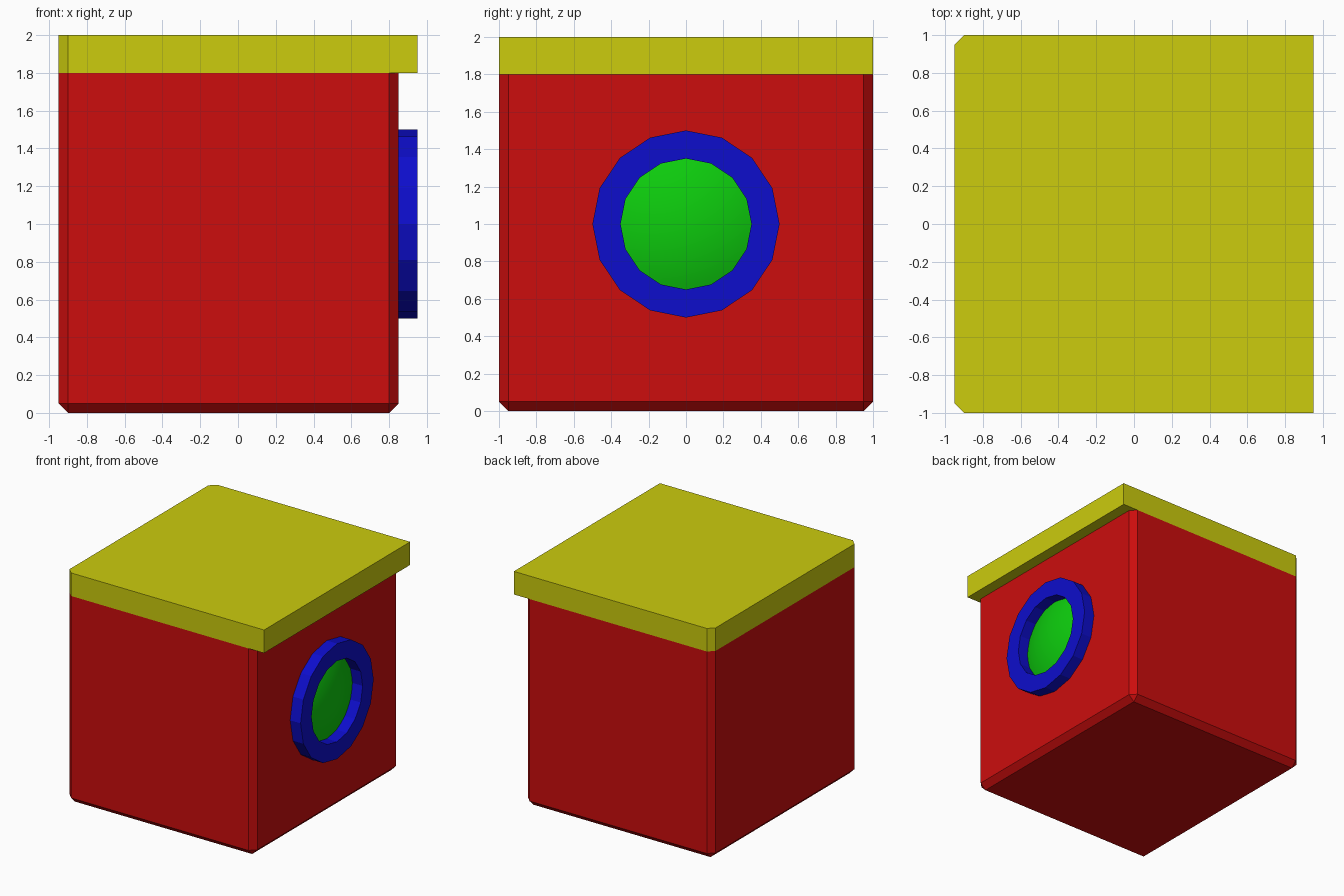
import bpy, bmesh, math
from mathutils import Vector

if "Cube" in bpy.data.objects:
    bpy.data.objects.remove(bpy.data.objects["Cube"], do_unlink=True)

WALL = 0.85            # x of the wall that carries the porthole
CENTRE = Vector((0, 0, 1))


def material(name, rgb):
    mat = bpy.data.materials.new(name)
    mat.use_nodes = True
    colour = (*rgb, 1)
    mat.diffuse_color = colour
    mat.node_tree.nodes["Principled BSDF"].inputs["Base Color"].default_value = colour
    return mat


HI, LO = 0.604, 0.004
red = material("red", (HI, LO, LO))
yellow = material("yellow", (HI, HI, LO))
blue = material("blue", (LO, LO, HI))
green = material("green", (LO, HI, LO))


def finish(bm, name, mat, smooth=False):
    bmesh.ops.recalc_face_normals(bm, faces=bm.faces)
    for face in bm.faces:
        face.smooth = smooth
    mesh = bpy.data.meshes.new(name)
    bm.to_mesh(mesh)
    bm.free()
    mesh.materials.append(mat)
    obj = bpy.data.objects.new(name, mesh)
    bpy.context.collection.objects.link(obj)
    return obj


def chamfered_box(name, low, high, mat, rule):
    """Box between two corners, chamfering the edges whose midpoint fits the rule."""
    bm = bmesh.new()
    bmesh.ops.create_cube(bm, size=1)
    low, high = Vector(low), Vector(high)
    for v in bm.verts:
        v.co = (low + high) / 2 + v.co * (high - low)
    edges = [e for e in bm.edges if rule((e.verts[0].co + e.verts[1].co) / 2)]
    bmesh.ops.bevel(bm, geom=edges, offset=0.05, offset_type='OFFSET',
                    segments=1, affect='EDGES', profile=0.5)
    return finish(bm, name, mat)


def lathe(name, profile, steps, mat, closed=False, smooth=False):
    """Turn (x, radius) points about the porthole axis."""
    bm = bmesh.new()
    verts = [bm.verts.new((x, r, CENTRE.z)) for x, r in profile]
    pairs = list(zip(verts, verts[1:]))
    if closed:
        pairs.append((verts[-1], verts[0]))
    edges = [bm.edges.new(p) for p in pairs]
    bmesh.ops.spin(bm, geom=verts + edges, cent=CENTRE, axis=(1, 0, 0),
                   angle=math.tau, steps=steps, use_merge=True)
    bmesh.ops.remove_doubles(bm, verts=bm.verts, dist=1e-5)
    return finish(bm, name, mat, smooth)


# Body: every edge chamfered except those under the lid
chamfered_box("body", (-0.95, -1, 0), (WALL, 1, 1.8), red,
              lambda m: m.z < 1.7)

# Lid: only the two upright edges at the -x side chamfered
chamfered_box("lid", (-0.95, -1, 1.8), (0.95, 1, 2), yellow,
              lambda m: m.x < -0.9 and abs(m.y) > 0.9 and 1.85 < m.z < 1.95)

# Porthole ring
lathe("porthole_ring", [(WALL, 0.35), (0.95, 0.35), (0.95, 0.5), (WALL, 0.5)],
      16, blue, closed=True)

# Shallow glass dome inside the ring, its rim tucked into the ring
RADIUS, RISE, RINGS = 0.93, 0.07, 8
rim = math.asin(0.36 / RADIUS)
dome = [(WALL + RISE - RADIUS * (1 - math.cos(rim * i / RINGS)),
         RADIUS * math.sin(rim * i / RINGS)) for i in range(RINGS + 1)]
glass = lathe("porthole_glass", dome, 32, green, smooth=True)
if glass.data.polygons[0].normal.x < 0:
    glass.data.flip_normals()
